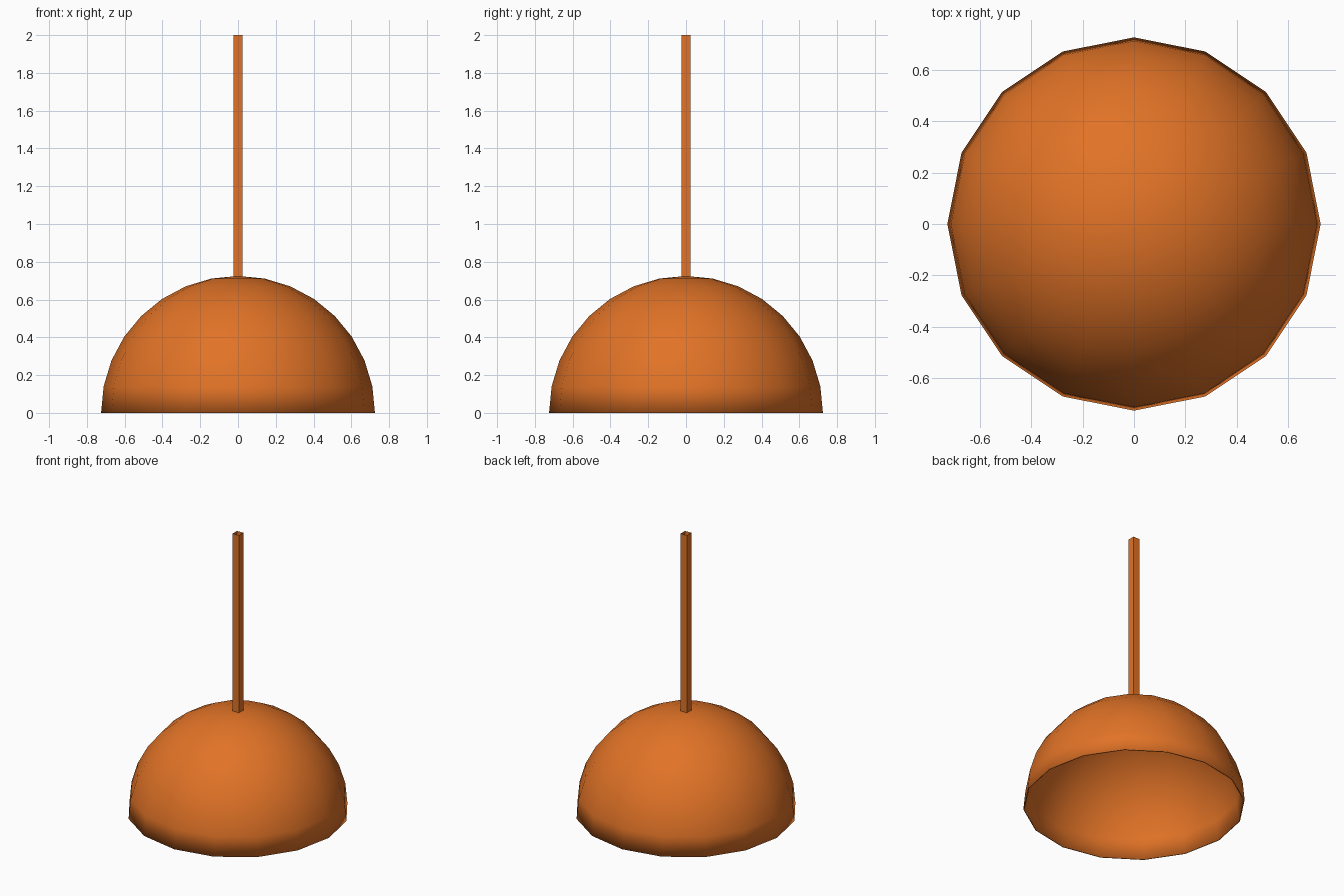
import bpy, bmesh, math

if "Cube" in bpy.data.objects:
    bpy.data.objects.remove(bpy.data.objects["Cube"])

R = 0.725      # dome radius
SIDES = 16     # sides around the dome
RINGS = 8      # rings from rim to crown
ROD = 0.025    # half width of the rod

mat = bpy.data.materials.new("orange")
mat.diffuse_color = (0.75, 0.17, 0.02, 1)
mat.use_nodes = True
mat.node_tree.nodes["Principled BSDF"].inputs["Base Color"].default_value = mat.diffuse_color


def make_object(name, bm, smooth):
    mesh = bpy.data.meshes.new(name)
    bm.to_mesh(mesh)
    bm.free()
    mesh.materials.append(mat)
    for p in mesh.polygons:
        p.use_smooth = smooth
    obj = bpy.data.objects.new(name, mesh)
    bpy.context.collection.objects.link(obj)
    return obj


# Lamp shade: open half sphere with a thin wall
bm = bmesh.new()
bmesh.ops.create_uvsphere(bm, u_segments=SIDES, v_segments=RINGS * 2, radius=R)
lower = [v for v in bm.verts if v.co.z < -0.001]
bmesh.ops.delete(bm, geom=lower, context='VERTS')
shade = make_object("lamp_shade", bm, True)
wall = shade.modifiers.new("wall", 'SOLIDIFY')
wall.thickness = 0.008
wall.offset = -1

# Hanging rod: square tube, open at both ends
bm = bmesh.new()
bmesh.ops.create_cube(bm, size=1)
caps = [f for f in bm.faces if abs(f.normal.z) > 0.5]
bmesh.ops.delete(bm, geom=caps, context='FACES_ONLY')
for v in bm.verts:
    v.co.x *= ROD * 2
    v.co.y *= ROD * 2
    v.co.z = 2.0 if v.co.z > 0 else R - 0.003
make_object("hanging_rod", bm, False)
